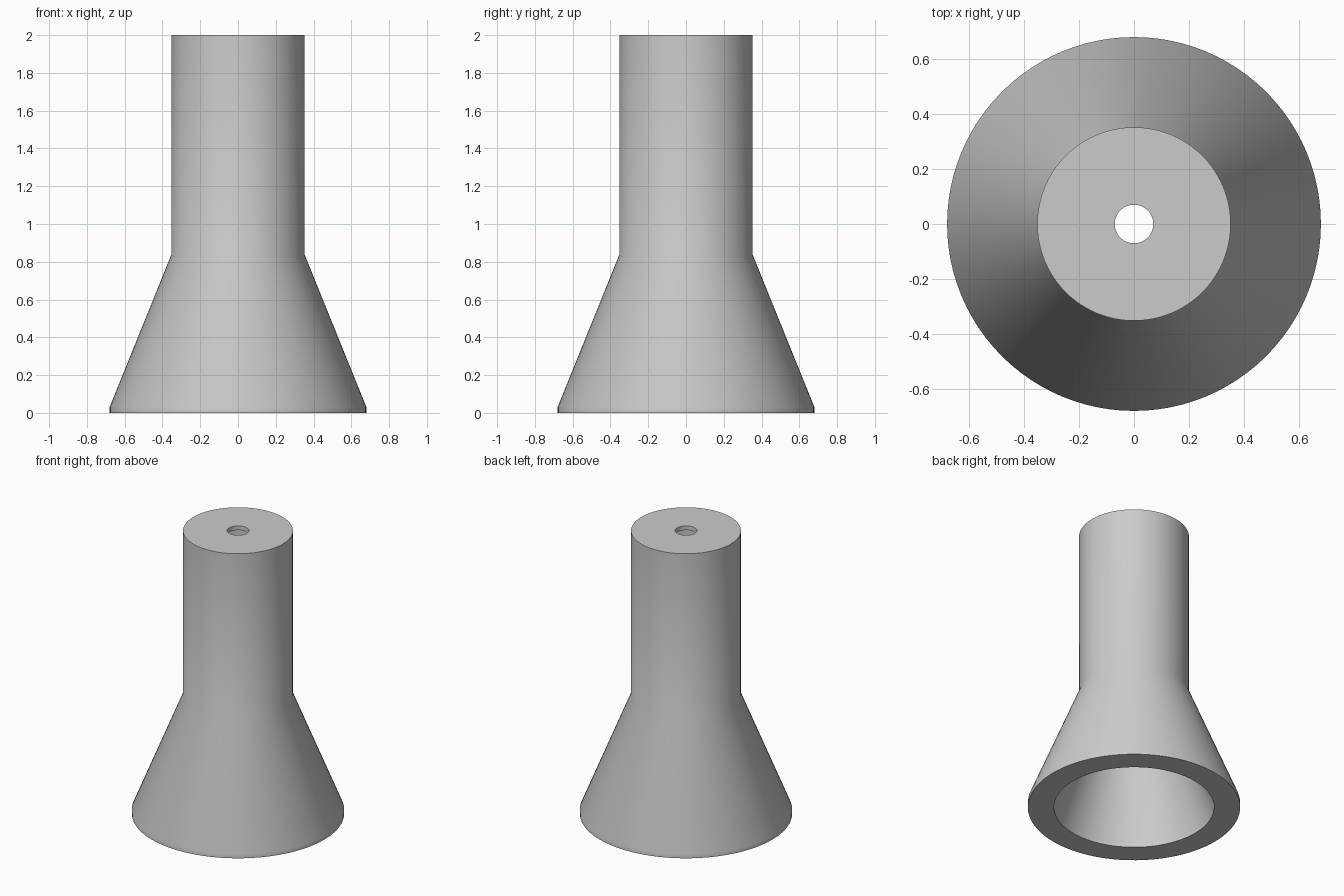
import bpy
import bmesh
import math

cube = bpy.data.objects.get("Cube")
if cube:
    bpy.data.objects.remove(cube, do_unlink=True)

SEGMENTS = 96
WALL = 0.167      # wall thickness of skirt and tube
LIP = 0.03        # short straight rim at the base and top plate thickness
BASE_R, TUBE_R, HOLE_R = 0.68, 0.352, 0.07
SHOULDER, HEIGHT = 0.84, 2.0

# Plain grey material
grey = bpy.data.materials.new("plain grey")
grey.use_nodes = True
colour = (0.6, 0.6, 0.6, 1)
grey.diffuse_color = colour
grey.node_tree.nodes["Principled BSDF"].inputs["Base Color"].default_value = colour


def lathe(name, profile, material):
    """Revolve a closed (radius, height) profile around the z axis."""
    bm = bmesh.new()
    verts = [bm.verts.new((r, 0, z)) for r, z in profile]
    edges = [bm.edges.new((a, b)) for a, b in zip(verts, verts[1:] + verts[:1])]
    bmesh.ops.spin(bm, geom=verts + edges, cent=(0, 0, 0), axis=(0, 0, 1),
                   angle=math.tau, steps=SEGMENTS, use_merge=False)
    bmesh.ops.remove_doubles(bm, verts=bm.verts[:], dist=0.0001)
    bmesh.ops.recalc_face_normals(bm, faces=bm.faces[:])
    mesh = bpy.data.meshes.new(name)
    bm.to_mesh(mesh)
    bm.free()
    mesh.materials.append(material)
    obj = bpy.data.objects.new(name, mesh)
    bpy.context.collection.objects.link(obj)
    bpy.ops.object.select_all(action="DESELECT")
    obj.select_set(True)
    bpy.context.view_layer.objects.active = obj
    bpy.ops.object.shade_smooth_by_angle(angle=math.radians(30))
    return obj


# Outer skin from base to top, then the hollow inside back down to the base
outer = [(BASE_R, 0), (BASE_R, LIP), (TUBE_R, SHOULDER), (TUBE_R, HEIGHT)]
top_hole = [(HOLE_R, HEIGHT), (HOLE_R, HEIGHT - LIP)]
inner = [(TUBE_R - WALL, HEIGHT - LIP), (TUBE_R - WALL, SHOULDER),
         (BASE_R - WALL, LIP), (BASE_R - WALL, 0)]
lathe("flared_tube", outer + top_hole + inner, grey)
